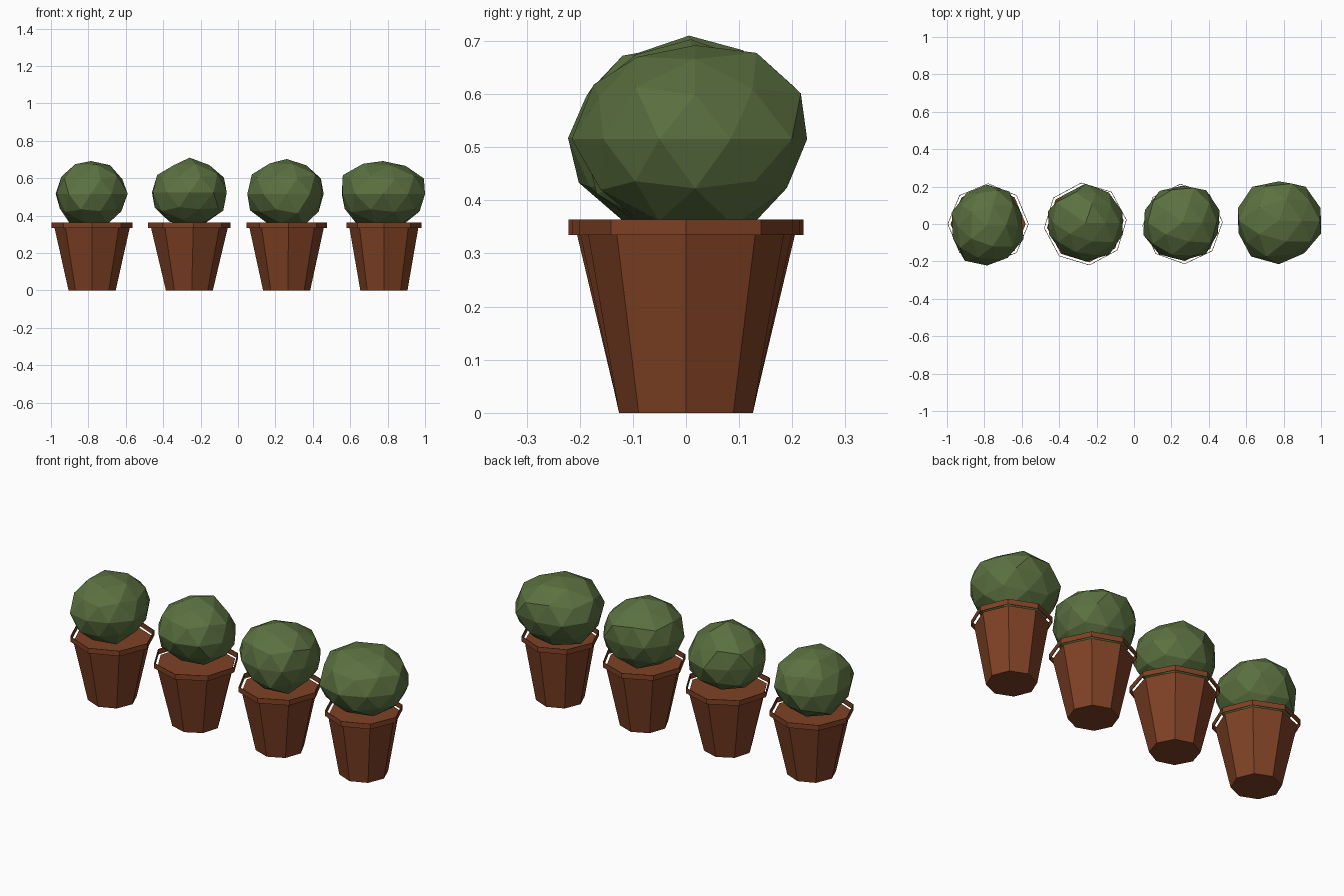
import bpy, bmesh, math, random
from mathutils import Vector

cube = bpy.data.objects.get("Cube")
if cube:
    bpy.data.objects.remove(cube)

random.seed(7)
SIDES = 8
RIM_LOW, RIM_TOP = 0.335, 0.364


def material(name, color):
    mat = bpy.data.materials.new(name)
    mat.use_nodes = True
    mat.diffuse_color = (*color, 1)
    mat.node_tree.nodes["Principled BSDF"].inputs["Base Color"].default_value = (*color, 1)
    return mat


terracotta = material("terracotta", (0.21, 0.053, 0.018))
leaf_green = material("leaf green", (0.105, 0.165, 0.052))


def finish(bm, name, mat, location):
    bmesh.ops.recalc_face_normals(bm, faces=bm.faces)
    mesh = bpy.data.meshes.new(name)
    bm.to_mesh(mesh)
    bm.free()
    mesh.materials.append(mat)
    obj = bpy.data.objects.new(name, mesh)
    obj.location = location
    bpy.context.collection.objects.link(obj)
    return obj


def octagon_shell(profile, turn, capped):
    """Loft octagons through (radius, height) pairs."""
    bm = bmesh.new()
    rings = []
    for radius, z in profile:
        angles = [turn + math.tau * i / SIDES for i in range(SIDES)]
        rings.append([bm.verts.new((radius * math.cos(a), radius * math.sin(a), z))
                      for a in angles])
    for low, high in zip(rings, rings[1:]):
        for i in range(SIDES):
            j = (i + 1) % SIDES
            bm.faces.new((low[i], low[j], high[j], high[i]))
    if capped:
        bm.faces.new(rings[0])
        bm.faces.new(rings[-1])
    return bm


def make_pot(number, x, rim_radius, turn):
    # tapered body, closed at the base and at soil level
    body = octagon_shell([(0.126, 0), (rim_radius - 0.016, RIM_LOW)], turn, True)
    finish(body, f"pot_body_{number}", terracotta, (x, 0, 0))
    # thin collar standing just clear of the body
    collar = octagon_shell([(rim_radius, RIM_LOW), (rim_radius, RIM_TOP)], turn, False)
    rim = finish(collar, f"pot_rim_{number}", terracotta, (x, 0, 0))
    solid = rim.modifiers.new("thickness", "SOLIDIFY")
    solid.thickness = 0.003


def make_bush(number, low, high):
    # faceted ball with uneven corners, fitted to its extents
    bm = bmesh.new()
    bmesh.ops.create_icosphere(bm, subdivisions=2, radius=1)
    for v in bm.verts:
        v.co *= random.uniform(0.93, 1.05)
    low, high = Vector(low), Vector(high)
    for axis in range(3):
        values = [v.co[axis] for v in bm.verts]
        start, span = min(values), max(values) - min(values)
        for v in bm.verts:
            t = (v.co[axis] - start) / span
            v.co[axis] = low[axis] + t * (high[axis] - low[axis])
    finish(bm, f"bush_{number}", leaf_green, (0, 0, 0))


# centre x, rim radius, rotation, bush lower corner, bush upper corner
plants = [
    (-0.78, 0.217, 0.0, (-0.975, -0.222, 0.337), (-0.59, 0.21, 0.692)),
    (-0.26, 0.222, 0.1, (-0.46, -0.2, 0.337), (-0.06, 0.215, 0.71)),
    (0.26, 0.215, 0.05, (0.05, -0.195, 0.337), (0.458, 0.205, 0.703)),
    (0.78, 0.2, 0.0, (0.555, -0.215, 0.337), (1.0, 0.228, 0.692)),
]
for number, (x, rim_radius, turn, low, high) in enumerate(plants, 1):
    make_pot(number, x, rim_radius, turn)
    make_bush(number, low, high)
